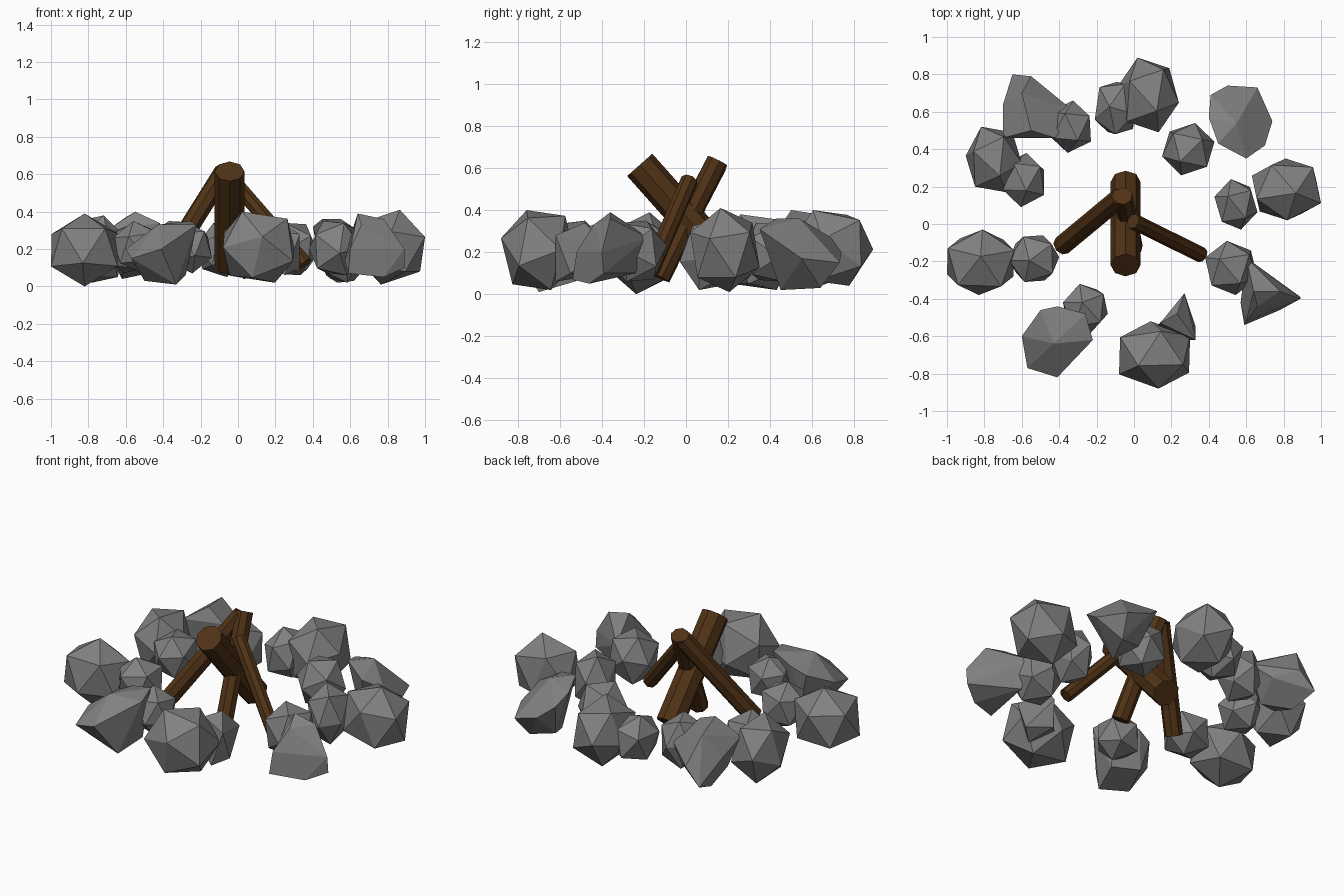
import bpy, bmesh, math, random
from mathutils import Vector, Euler

if "Cube" in bpy.data.objects:
    bpy.data.objects.remove(bpy.data.objects["Cube"])


def material(name, rgb):
    m = bpy.data.materials.new(name)
    m.diffuse_color = (*rgb, 1)
    m.use_nodes = True
    m.node_tree.nodes["Principled BSDF"].inputs["Base Color"].default_value = m.diffuse_color
    return m


stone = material("stone", (0.22, 0.22, 0.22))
wood = material("wood", (0.08, 0.032, 0.008))


def finish(bm, name, mat):
    bmesh.ops.recalc_face_normals(bm, faces=bm.faces)
    me = bpy.data.meshes.new(name)
    bm.to_mesh(me)
    bm.free()
    me.materials.append(mat)
    ob = bpy.data.objects.new(name, me)
    bpy.context.collection.objects.link(ob)
    return ob


def hull(points, name):
    bm = bmesh.new()
    for p in points:
        bm.verts.new(p)
    bmesh.ops.convex_hull(bm, input=bm.verts[:])
    loose = [v for v in bm.verts if not v.link_faces]
    bmesh.ops.delete(bm, geom=loose, context='VERTS')
    bmesh.ops.dissolve_limit(bm, angle_limit=math.radians(6),
                             verts=bm.verts[:], edges=bm.edges[:])
    return finish(bm, name, stone)


def rock(name, seed, box):
    """Turned, slightly blocky icosahedron fitted to a box."""
    rng = random.Random(seed)
    bm = bmesh.new()
    bmesh.ops.create_icosphere(bm, subdivisions=1, radius=1)
    rot = Euler([rng.uniform(0, 6.28) for _ in range(3)]).to_matrix()
    pts = [rot @ v.co for v in bm.verts]
    bm.free()
    pts = [Vector([math.copysign(abs(c) ** 0.9, c) for c in p]) for p in pts]
    lo = [min(p[i] for p in pts) for i in range(3)]
    hi = [max(p[i] for p in pts) for i in range(3)]
    hull([[box[2 * i] + (p[i] - lo[i]) / (hi[i] - lo[i]) * (box[2 * i + 1] - box[2 * i])
           for i in range(3)] for p in pts], name)


# outer ring of large stones: x range, y range, z range
large = [
    (-.90, -.60, .17, .52, .02, .38),
    (-1.0, -.64, -.38, -.03, .00, .39),
    (-.08, .30, -.88, -.52, .02, .40),
    (.63, 1.0, .02, .35, .01, .41),
    (-.09, .24, .49, .89, .04, .40),
]
for i, (seed, b) in enumerate(zip((11, 12, 14, 15, 16), large)):
    rock(f"large_stone_{i + 1}", seed, b)

# large stone with a pointed side, left back
hull([(-.70, .46, .30), (-.70, .64, .24), (-.65, .80, .10), (-.55, .79, .20),
      (-.33, .61, .24), (-.42, .46, .34), (-.55, .50, .40), (-.60, .70, .37),
      (-.62, .64, .04), (-.48, .53, .07), (-.44, .68, .16), (-.62, .48, .10)],
     "pointed_stone")

# broad flat-topped stone, left front
hull([(-.41, -.44, .31), (-.26, -.48, .35), (-.22, -.62, .33), (-.41, -.82, .20),
      (-.57, -.77, .15), (-.60, -.60, .20), (-.50, -.46, .27), (-.43, -.64, .33),
      (-.50, -.64, .03), (-.33, -.70, .01), (-.28, -.53, .06), (-.45, -.48, .08)],
     "broad_stone")

# wedge stone, right front
hull([(.60, -.18, .27), (.89, -.39, .10), (.78, -.46, .05), (.59, -.54, .07),
      (.57, -.42, .14), (.64, -.36, .39), (.78, -.36, .36), (.62, -.24, .10),
      (.66, -.44, .33), (.89, -.40, .20), (.60, -.52, .20)], "wedge_stone")

# slab stone leaning outwards, narrowing to its base
hull([(.40, .57, .32), (.41, .69, .27), (.50, .74, .20), (.66, .73, .15),
      (.74, .55, .17), (.70, .42, .26), (.60, .35, .31), (.45, .43, .36),
      (.55, .54, .36), (.53, .45, .02), (.62, .64, .03), (.47, .60, .06)], "slab_stone")

# inner ring of small stones
small = [
    (-.45, -.23, .38, .66, .06, .35),
    (-.70, -.48, .09, .38, .07, .33),
    (-.67, -.40, -.31, -.06, .07, .35),
    (-.38, -.14, -.58, -.32, .07, .34),
    (.38, .66, -.38, -.09, .06, .35),
    (.43, .66, -.03, .24, .02, .35),
    (.15, .43, .26, .54, .06, .34),
    (-.21, .02, .48, .76, .05, .34),
]
for i, b in enumerate(small):
    rock(f"small_stone_{i + 1}", 51 + i, b)

# small wedge stone at the front
hull([(.27, -.37, .22), (.33, -.62, .28), (.33, -.55, .10), (.12, -.55, .15),
      (.14, -.53, .30), (.25, -.62, .06), (.22, -.44, .09), (.23, -.48, .34)],
     "small_wedge_stone")


# four crossed logs
def log(name, top, bottom, radius):
    a, b = Vector(top), Vector(bottom)
    bm = bmesh.new()
    bmesh.ops.create_cone(bm, cap_ends=True, segments=8, radius1=radius,
                          radius2=radius, depth=(a - b).length)
    ob = finish(bm, name, wood)
    ob.location = (a + b) / 2
    ob.rotation_euler = (a - b).to_track_quat('Z', 'Y').to_euler()


log("thick_log", (-.045, -.22, .615), (-.045, .225, .115), .08)
log("left_log", (-.075, .142, .615), (-.385, -.115, .12), .053)
log("front_log", (-.06, .15, .635), (-.005, -.125, .08), .052)
log("thin_log", (-.005, .015, .54), (.36, -.165, .12), .042)
